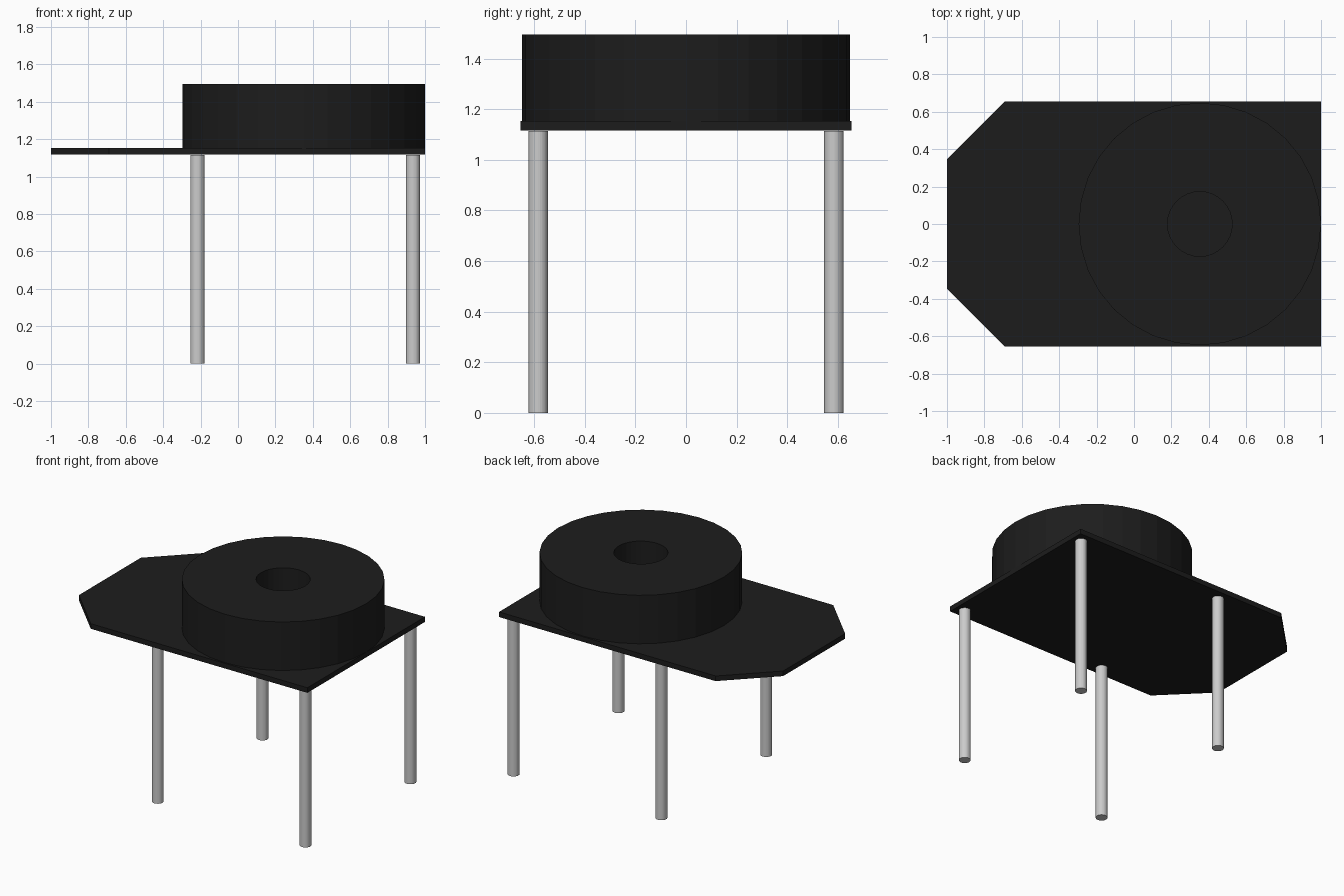
import bpy, bmesh
from math import cos, sin, tau

if "Cube" in bpy.data.objects:
    bpy.data.objects.remove(bpy.data.objects["Cube"])

SIDES = 32

black = bpy.data.materials.new("black")
black.diffuse_color = (0.012, 0.012, 0.012, 1)
black.use_nodes = True
black.node_tree.nodes["Principled BSDF"].inputs["Base Color"].default_value = black.diffuse_color


def add_object(name, bm, material=None):
    bmesh.ops.recalc_face_normals(bm, faces=bm.faces)
    mesh = bpy.data.meshes.new(name)
    bm.to_mesh(mesh)
    bm.free()
    if material:
        mesh.materials.append(material)
    obj = bpy.data.objects.new(name, mesh)
    bpy.context.collection.objects.link(obj)
    return obj


# Flat top plate with two clipped corners, extruded from its outline
bm = bmesh.new()
half = [(1.0, 0.655), (-0.69, 0.655), (-1.0, 0.345)]
outline = half + [(x, -y) for x, y in reversed(half)]
face = bm.faces.new([bm.verts.new((x, y, 1.117)) for x, y in outline])
top = bmesh.ops.extrude_face_region(bm, geom=[face], use_keep_orig=True)
bmesh.ops.translate(bm, vec=(0, 0, 0.036),
                    verts=[v for v in top["geom"] if isinstance(v, bmesh.types.BMVert)])
add_object("top_plate", bm, black)

# Thick ring on the plate: a rectangular section swept round its axis
bm = bmesh.new()
section = [(0.648, 1.153), (0.648, 1.495), (0.173, 1.495), (0.173, 1.153)]
loops = []
for i in range(SIDES):
    a = tau * i / SIDES
    loops.append([bm.verts.new((0.352 + r * cos(a), r * sin(a), z)) for r, z in section])
for i in range(SIDES):
    a, b = loops[i], loops[(i + 1) % SIDES]
    for j in range(4):
        k = (j + 1) % 4
        bm.faces.new((a[j], b[j], b[k], a[k]))
add_object("ring_drum", bm, black)

# Four round legs
for x, end in ((-0.217, "left"), (0.936, "right")):
    for y, side in ((-0.584, "front"), (0.584, "back")):
        bm = bmesh.new()
        bmesh.ops.create_cone(bm, cap_ends=True, segments=SIDES,
                              radius1=0.038, radius2=0.038, depth=1.115)
        bmesh.ops.translate(bm, vec=(x, y, 1.115 / 2), verts=bm.verts)
        add_object(f"{side}_{end}_leg", bm)
